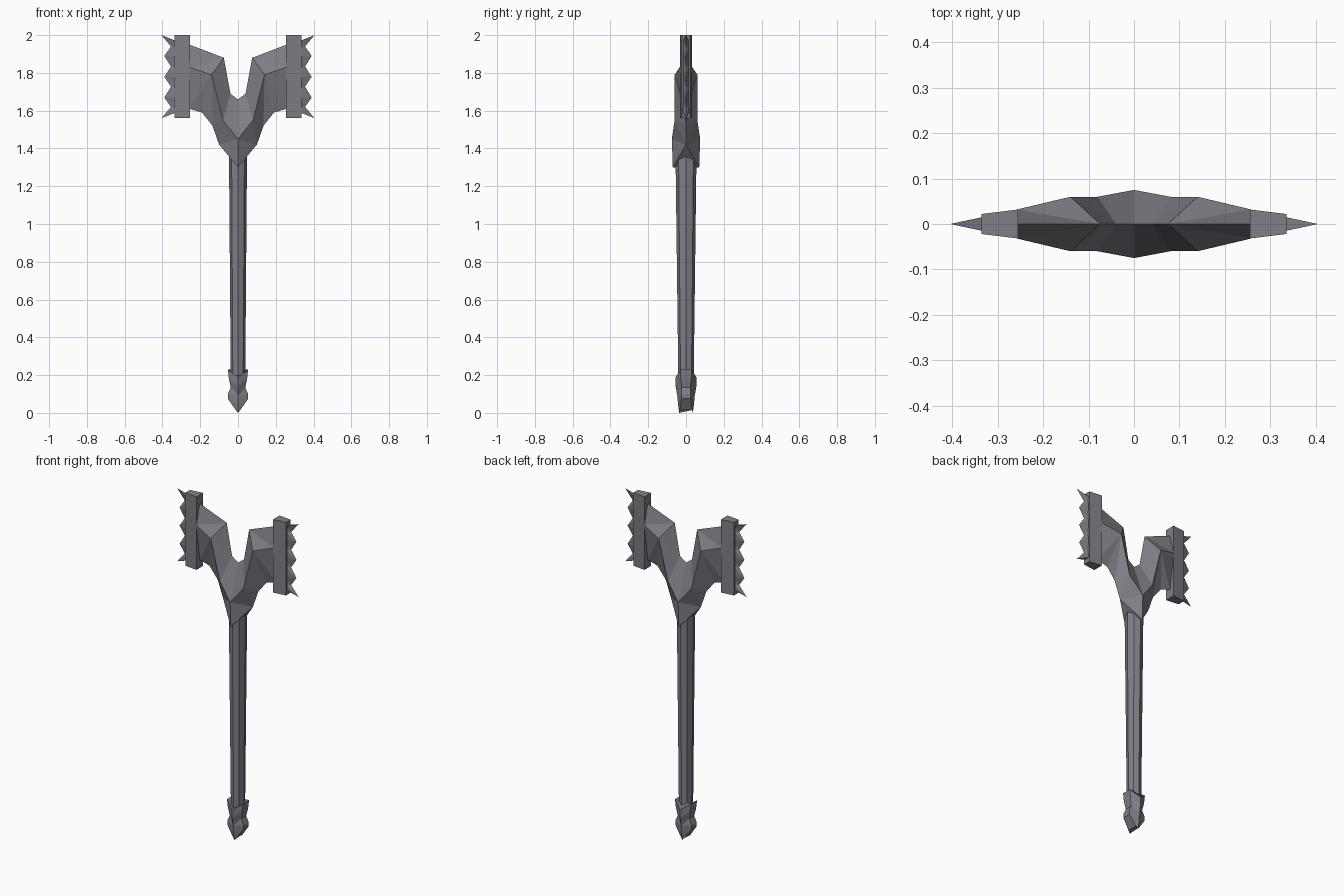
import bpy, bmesh, math

if "Cube" in bpy.data.objects:
    bpy.data.objects.remove(bpy.data.objects["Cube"])

steel = bpy.data.materials.new("dark steel")
steel.diffuse_color = (0.21, 0.21, 0.24, 1)
steel.use_nodes = True
steel.node_tree.nodes["Principled BSDF"].inputs["Base Color"].default_value = steel.diffuse_color


def make(name, verts, faces):
    me = bpy.data.meshes.new(name)
    bm = bmesh.new()
    vs = [bm.verts.new(v) for v in verts]
    for f in faces:
        bm.faces.new([vs[i] for i in f])
    bmesh.ops.remove_doubles(bm, verts=bm.verts[:], dist=1e-5)
    bmesh.ops.recalc_face_normals(bm, faces=bm.faces[:])
    bm.to_mesh(me)
    bm.free()
    me.materials.append(steel)
    ob = bpy.data.objects.new(name, me)
    bpy.context.collection.objects.link(ob)
    return ob


def loft(name, rings):
    """Skin a stack of equal-length rings and cap both ends."""
    n = len(rings[0])
    faces = [(k * n + i, k * n + (i + 1) % n, (k + 1) * n + (i + 1) % n, (k + 1) * n + i)
             for k in range(len(rings) - 1) for i in range(n)]
    last = (len(rings) - 1) * n
    faces += [tuple(range(n)), tuple(range(last, last + n))]
    return make(name, [v for r in rings for v in r], faces)


def mirror_x(ob):
    m = ob.modifiers.new("mirror", 'MIRROR')
    m.use_clip = True
    m.merge_threshold = 0.0005


# Tapered eight-sided shaft
def oct_ring(rx, ry, z):
    return [(rx * math.cos(i * math.pi / 4), ry * math.sin(i * math.pi / 4), z) for i in range(8)]


loft("shaft", [oct_ring(0.038, 0.04, 0.12), oct_ring(0.048, 0.056, 1.40)])


# Pommel: wedge cap and V-topped band, six-sided rings
def hex_ring(x, ys, zs, yf, zf):
    return [(x, -ys, zs), (x, ys, zs), (0, yf, zf), (-x, ys, zs), (-x, -ys, zs), (0, -yf, zf)]


loft("pommel_band", [hex_ring(0.038, 0.022, 0.13, 0.046, 0.09),
                     hex_ring(0.048, 0.028, 0.18, 0.055, 0.14),
                     hex_ring(0.054, 0.028, 0.23, 0.055, 0.19)])
loft("pommel_cap", [hex_ring(0.012, 0.032, 0.015, 0.036, 0.0),
                    hex_ring(0.054, 0.025, 0.075, 0.042, 0.045),
                    hex_ring(0.054, 0.025, 0.10, 0.046, 0.09),
                    hex_ring(0.036, 0.022, 0.14, 0.044, 0.11)])

# Forked head, right half: per section inner edge, front/back ridge, outer edge
sections = [((0.0, 1.66), (0.0, 0.075, 1.45), None),
            ((0.04, 1.69), (0.08, 0.06, 1.55), (0.10, 1.42)),
            ((0.075, 1.88), (0.14, 0.06, 1.79), (0.19, 1.59)),
            ((0.258, 1.95), (0.258, 0.032, 1.83), (0.258, 1.61))]
verts, faces = [], []
for inner, ridge, outer in sections:
    ox, oz = outer or (0.05, 1.36)
    verts += [(inner[0], 0, inner[1]), (ridge[0], -ridge[1], ridge[2]),
              (ox, 0, oz), (ridge[0], ridge[1], ridge[2])]
verts += [(0, -0.07, 1.30), (0, 0.07, 1.30), (0.135, 0, 1.52)]
for k in range(3):
    a, b = 4 * k, 4 * k + 4
    faces += [(a, a + 1, b + 1), (a, b + 1, b), (a, b + 3, a + 3), (a, b, b + 3)]
for r in (1, 3):
    faces += [(r, 16 if r == 1 else 17, 6), (r, 6, 4 + r),
              (16 if r == 1 else 17, 2, 6),
              (4 + r, 6, 18), (4 + r, 18, 8 + r), (18, 10, 8 + r),
              (8 + r, 10, 14), (8 + r, 14, 12 + r)]
faces += [(16, 2, 17), (12, 13, 14, 15)]
mirror_x(make("forked_head", verts, faces))

# Striking plates at the arm ends
mirror_x(loft("striking_plate", [[(x, -y, 1.56), (x, y, 1.56), (x, y, 2.0), (x, -y, 2.0)]
                                 for x, y in ((0.255, 0.032), (0.336, 0.022))]))

# Toothed cutting edge: thick at the plate, sharp along the zigzag
edge = [(0.405, 2.0), (0.355, 1.94), (0.39, 1.89), (0.355, 1.833), (0.39, 1.78),
        (0.355, 1.727), (0.39, 1.67), (0.355, 1.62), (0.405, 1.56)]
verts = []
for i, (x, z) in enumerate(edge):
    zb = 1.78 + (z - 1.78) * (0.19 / 0.22 if i in (0, 8) else 1)
    verts += [(x, 0, z), (0.33, -0.016, zb), (0.33, 0.016, zb)]
faces = [(0, 1, 2), (24, 25, 26)]
for k in range(8):
    a, b = 3 * k, 3 * k + 3
    for s in (1, 2):
        faces += [(a, a + s, b), (b, a + s, b + s)]
    faces.append((a + 1, a + 2, b + 2, b + 1))
mirror_x(make("toothed_edge", verts, faces))
